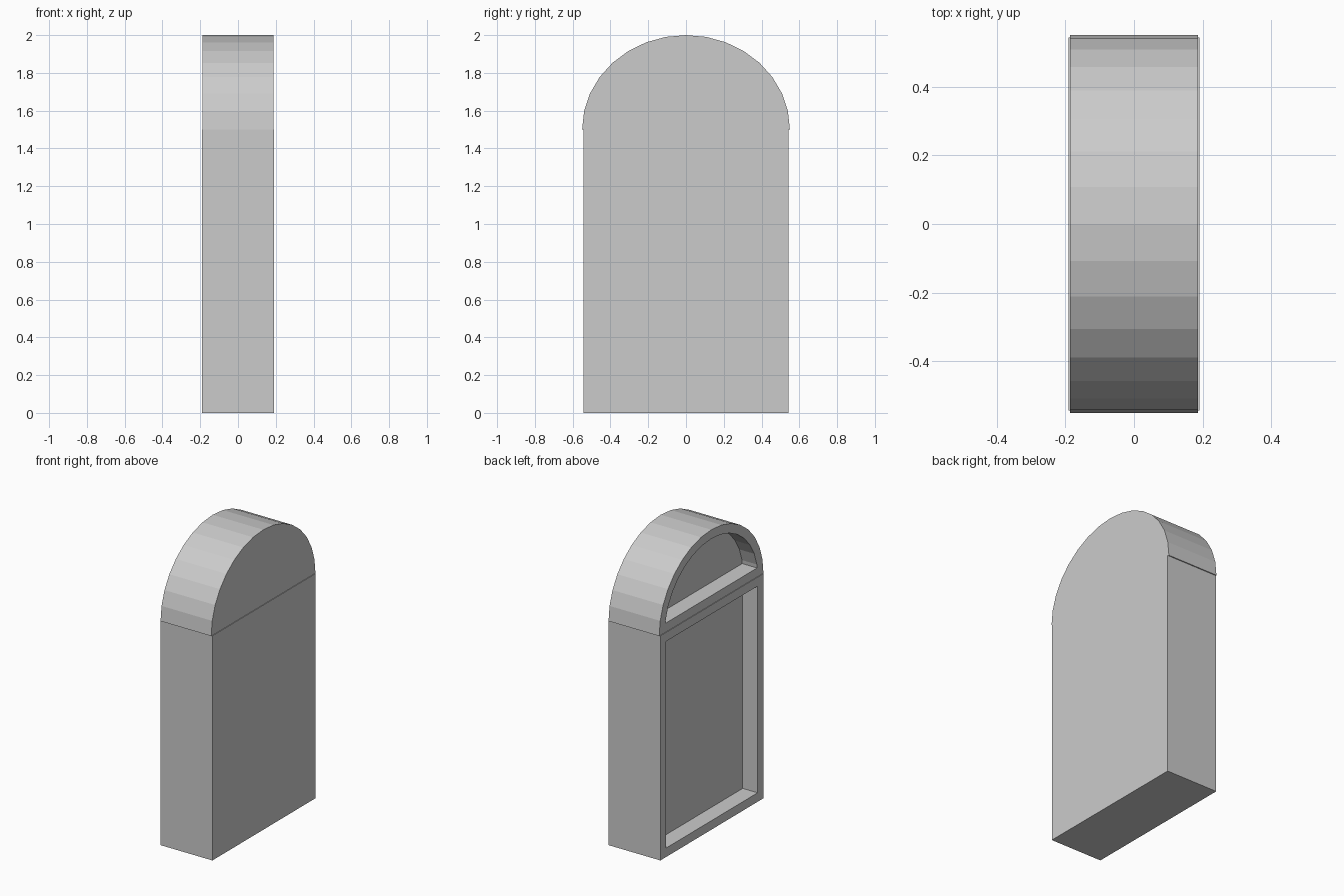
import bpy, bmesh, math

if "Cube" in bpy.data.objects:
    bpy.data.objects.remove(bpy.data.objects["Cube"])

def recessed_panel(name, profile, half_x, inset, depth):
    """Extrude a (y, z) profile along x and sink an inset panel into the -x side."""
    bm = bmesh.new()
    face = bm.faces.new([bm.verts.new((-half_x, y, z)) for y, z in profile])
    ext = bmesh.ops.extrude_face_region(bm, geom=[face], use_keep_orig=True)
    moved = [v for v in ext["geom"] if isinstance(v, bmesh.types.BMVert)]
    bmesh.ops.translate(bm, verts=moved, vec=(2 * half_x, 0, 0))
    bmesh.ops.recalc_face_normals(bm, faces=bm.faces)
    panel = min(bm.faces, key=lambda f: f.calc_center_median().x)
    # border strip, then the sunken panel with its side walls
    bmesh.ops.inset_individual(bm, faces=[panel], thickness=inset, use_even_offset=True)
    ext = bmesh.ops.extrude_discrete_faces(bm, faces=[panel])
    bmesh.ops.translate(bm, verts=ext["faces"][0].verts, vec=(depth, 0, 0))
    mesh = bpy.data.meshes.new(name)
    bm.to_mesh(mesh)
    bm.free()
    obj = bpy.data.objects.new(name, mesh)
    bpy.context.collection.objects.link(obj)
    return obj

# rectangular lower body
W, H = 0.543, 1.5
recessed_panel("lower_body", [(-W, 0), (W, 0), (W, H), (-W, H)], 0.191, 0.06, 0.11)

# rounded top, 16-sided half ellipse
N = 16
arch = [(0.55 * math.cos(math.pi * i / N), H + 0.5 * math.sin(math.pi * i / N))
        for i in range(N + 1)]
recessed_panel("arched_top", arch, 0.187, 0.06, 0.11)
